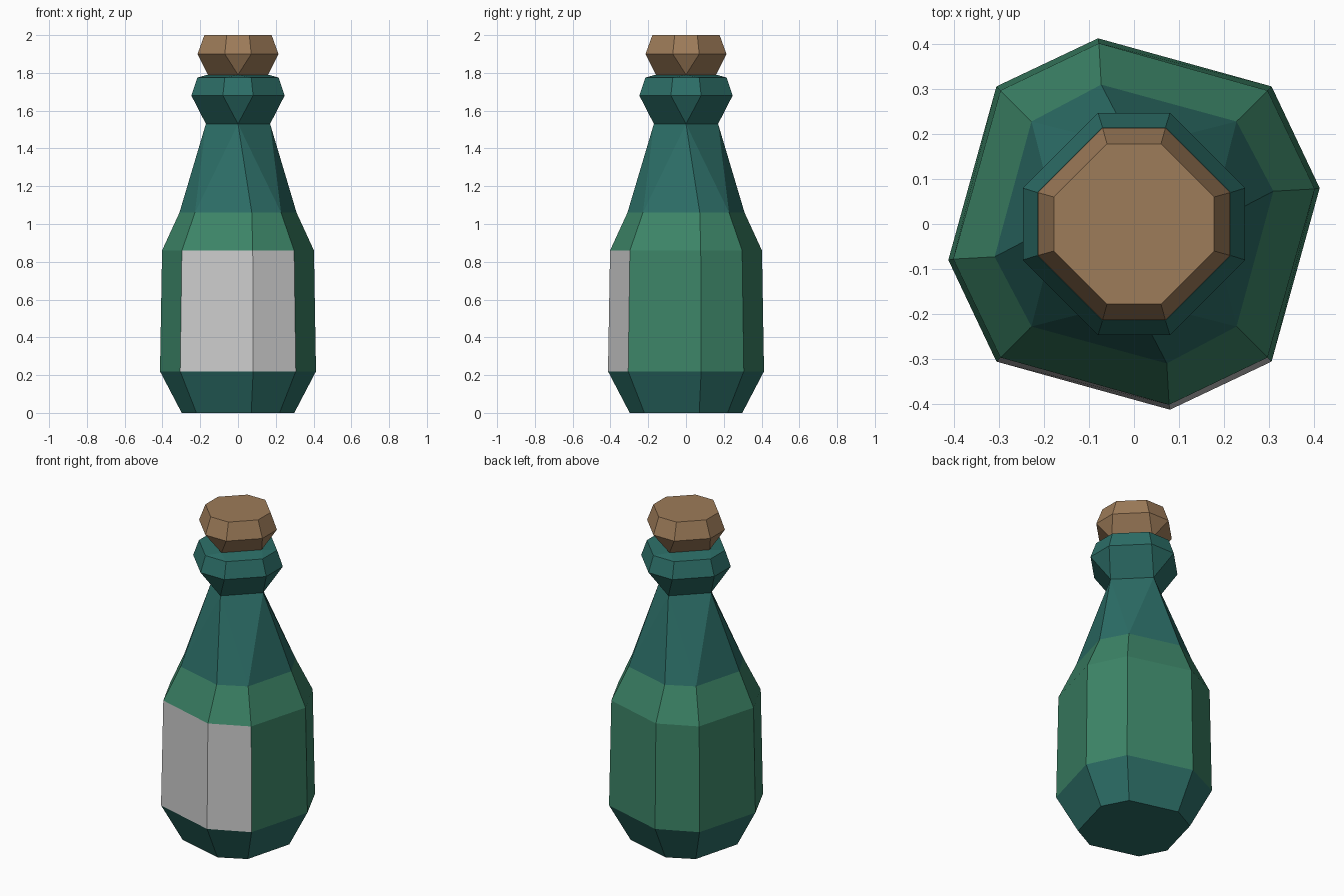
import bpy, bmesh

if "Cube" in bpy.data.objects:
    bpy.data.objects.remove(bpy.data.objects["Cube"])


def material(name, color):
    m = bpy.data.materials.new(name)
    m.diffuse_color = (*color, 1)
    m.use_nodes = True
    m.node_tree.nodes["Principled BSDF"].inputs["Base Color"].default_value = m.diffuse_color
    return m


def ring(bm, z, *seeds):
    """Repeat the seed points in four quarter turns around z."""
    verts = []
    for k in range(4):
        for x, y in seeds:
            for _ in range(k):
                x, y = -y, x
            verts.append(bm.verts.new((x, y, z)))
    return verts


def face(bm, verts, mat=0):
    f = bm.faces.new(verts)
    f.material_index = mat
    return f


def band(bm, a, b, mat=0):
    n = len(a)
    return [face(bm, (a[i], a[(i + 1) % n], b[(i + 1) % n], b[i]), mat) for i in range(n)]


def flare(bm, four, eight, mat=0):
    """Join a diamond to an octagon whose flats face the axes."""
    for k in range(4):
        d, a, b = four[k], eight[2 * k], eight[2 * k + 1]
        face(bm, (d, a, eight[2 * k - 1]), mat)
        face(bm, (d, four[(k + 1) % 4], b, a), mat)


def octagon(bm, z, r, h):
    return ring(bm, z, (h, -r), (r, -h))


def diamond(bm, z, r):
    return ring(bm, z, (0, -r))


def finish(bm, name, mats):
    me = bpy.data.meshes.new(name)
    bm.to_mesh(me)
    bm.free()
    for m in mats:
        me.materials.append(m)
    ob = bpy.data.objects.new(name, me)
    bpy.context.collection.objects.link(ob)
    return ob


green = material("green_glass", (0.045, 0.23, 0.135))
teal = material("teal_glass", (0.025, 0.155, 0.135))
brown = material("cork_brown", (0.34, 0.20, 0.10))

# Bottle body: twisted eight-sided rings (z, offset, reach, corner)
bm = bmesh.new()
profile = [(0, 0.07, 0.298, 0.22), (0.22, 0.08, 0.413, 0.306),
           (0.86, 0.078, 0.402, 0.297), (1.06, 0.073, 0.31, 0.228)]
rings = [ring(bm, z, (o, -r), (c, -c)) for z, o, r, c in profile]
face(bm, rings[0], 1)
band(bm, rings[0], rings[1], 1)
walls = band(bm, rings[1], rings[2])
band(bm, rings[2], rings[3])

# Neck: shoulder octagon narrows to a diamond
neck = diamond(bm, 1.53, 0.17)
top = rings[3]
for k in range(4):
    mid, corner, nxt = top[2 * k], top[2 * k + 1], top[(2 * k + 2) % 8]
    d, e = neck[k], neck[(k + 1) % 4]
    face(bm, (mid, corner, d), 1)
    face(bm, (corner, e, d), 1)
    face(bm, (corner, nxt, e), 1)

# Lip
lip_low = octagon(bm, 1.68, 0.247, 0.08)
lip_high = octagon(bm, 1.775, 0.215, 0.07)
lip_top = diamond(bm, 1.79, 0.163)
flare(bm, neck, lip_low, 1)
band(bm, lip_low, lip_high, 1)
flare(bm, lip_top, lip_high, 1)
face(bm, lip_top, 1)
bmesh.ops.recalc_face_normals(bm, faces=bm.faces)

# Label: the two front wall panels become their own part
panels = [walls[7], walls[0]]
label = bmesh.new()
for f in panels:
    label.faces.new([label.verts.new(v.co) for v in f.verts])
bmesh.ops.remove_doubles(label, verts=label.verts, dist=1e-4)
bmesh.ops.delete(bm, geom=panels, context='FACES_ONLY')
finish(bm, "bottle", [green, teal])
finish(label, "label", [])

# Cork
bm = bmesh.new()
base = diamond(bm, 1.79, 0.16)
wide = octagon(bm, 1.90, 0.214, 0.07)
cap = octagon(bm, 2.0, 0.178, 0.06)
face(bm, base)
flare(bm, base, wide)
band(bm, wide, cap)
face(bm, cap)
bmesh.ops.recalc_face_normals(bm, faces=bm.faces)
finish(bm, "cork", [brown])
